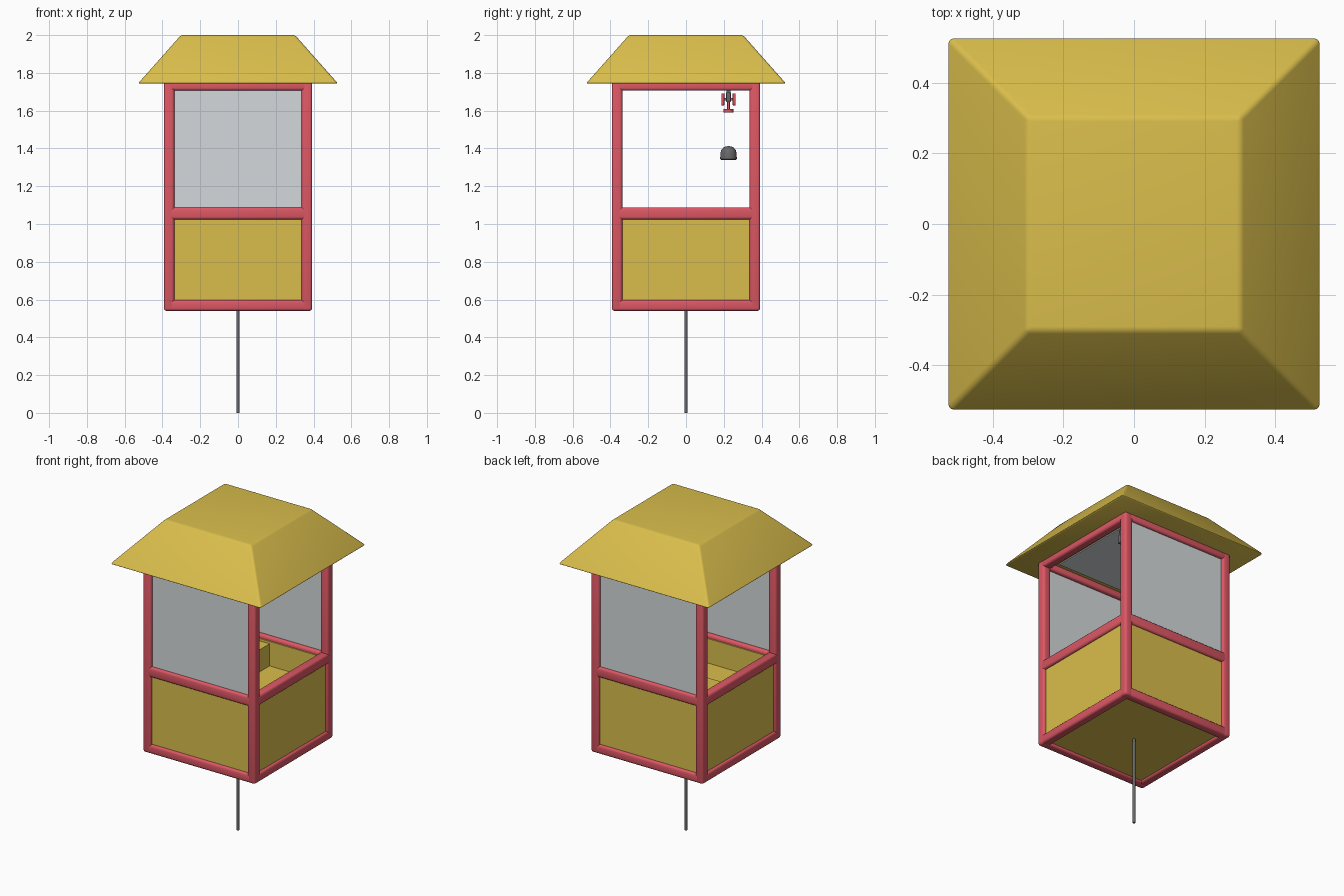
import bpy, bmesh, math
from mathutils import Matrix, Vector

if "Cube" in bpy.data.objects:
    bpy.data.objects.remove(bpy.data.objects["Cube"])


def lin(c):
    c /= 255
    return c / 12.92 if c <= 0.04045 else ((c + 0.055) / 1.055) ** 2.4


def mat(name, r, g, b):
    m = bpy.data.materials.new(name)
    m.diffuse_color = (lin(r), lin(g), lin(b), 1)
    m.use_nodes = True
    m.node_tree.nodes["Principled BSDF"].inputs["Base Color"].default_value = m.diffuse_color
    return m


RED = mat("red_paint", 220, 87, 100)
YELLOW = mat("yellow_paint", 218, 190, 76)
GLASS = mat("pale_glass", 212, 217, 219)
METAL = mat("dark_metal", 104, 104, 106)


def finish(name, bm, material, bevel=0.0, segs=3):
    bmesh.ops.recalc_face_normals(bm, faces=bm.faces)
    me = bpy.data.meshes.new(name)
    bm.to_mesh(me)
    bm.free()
    ob = bpy.data.objects.new(name, me)
    bpy.context.collection.objects.link(ob)
    me.materials.append(material)
    if bevel:
        b = ob.modifiers.new("bevel", 'BEVEL')
        b.width, b.segments, b.limit_method = bevel, segs, 'ANGLE'
        b.angle_limit = math.radians(25)
    bpy.ops.object.select_all(action='DESELECT')
    ob.select_set(True)
    bpy.context.view_layer.objects.active = ob
    if bevel:
        bpy.ops.object.modifier_apply(modifier="bevel")
    bpy.ops.object.shade_smooth_by_angle(angle=math.radians(35))
    return ob


def box(name, x0, x1, y0, y1, z0, z1, material, bevel=0.0):
    bm = bmesh.new()
    bmesh.ops.create_cube(bm, size=1)
    for v in bm.verts:
        v.co = Vector(((x0 + x1) / 2 + v.co.x * (x1 - x0),
                       (y0 + y1) / 2 + v.co.y * (y1 - y0),
                       (z0 + z1) / 2 + v.co.z * (z1 - z0)))
    return finish(name, bm, material, bevel)


def cyl(name, center, r, depth, material, axis='Z', segs=20):
    bm = bmesh.new()
    rot = Matrix.Rotation(math.pi / 2, 4, 'Y') if axis == 'X' else Matrix()
    bmesh.ops.create_cone(bm, cap_ends=True, segments=segs, radius1=r, radius2=r,
                          depth=depth, matrix=Matrix.Translation(center) @ rot)
    return finish(name, bm, material)


O, I = 0.393, 0.337   # outer and inner frame half-widths

# support pole
cyl("support_pole", (0, 0, 0.285), 0.008, 0.57, METAL)

# corner posts
for sx in (-1, 1):
    for sy in (-1, 1):
        xs, ys = sorted((sx * I, sx * O)), sorted((sy * I, sy * O))
        box("corner_post", *xs, *ys, 0.54, 1.755, RED, 0.014)

# horizontal rails on all four sides at three heights
for z0, z1 in ((0.54, 0.597), (1.024, 1.088), (1.706, 1.755)):
    for s in (-1, 1):
        a, b = sorted((s * I, s * O))
        box("rail_x", -0.365, 0.365, a, b, z0, z1, RED, 0.014)
        box("rail_y", a, b, -0.365, 0.365, z0, z1, RED, 0.014)

# lower wall panels, front and back glass
for s in (-1, 1):
    a, b = sorted((s * 0.33, s * 0.378))
    box("wall_panel_y", -0.35, 0.35, a, b, 0.57, 1.065, YELLOW)
    box("wall_panel_x", a, b, -0.35, 0.35, 0.57, 1.065, YELLOW)
    a, b = sorted((s * 0.36, s * 0.376))
    box("window_glass", -0.35, 0.35, a, b, 1.06, 1.73, GLASS)

# underside, inner floor and raised inner box
box("base_panel", -0.36, 0.36, -0.36, 0.36, 0.555, 0.59, YELLOW)
box("inner_floor", -0.335, 0.335, -0.335, 0.335, 0.89, 0.91, YELLOW)
box("inner_box", -0.335, -0.01, 0.08, 0.335, 0.90, 1.05, YELLOW)

# tapered roof
bm = bmesh.new()
rings = []
for h, z in ((0.53, 1.743), (0.302, 2.0)):
    rings.append([bm.verts.new((h * sx, h * sy, z))
                  for sx, sy in ((-1, -1), (1, -1), (1, 1), (-1, 1))])
bm.faces.new(rings[0])
bm.faces.new(rings[1])
for i in range(4):
    j = (i + 1) % 4
    bm.faces.new((rings[0][i], rings[0][j], rings[1][j], rings[1][i]))
finish("roof", bm, YELLOW, 0.012, 4)

# ceiling plate
box("ceiling_plate", -0.30, 0.30, -0.31, 0.31, 1.737, 1.75, GLASS)

# overhead rail with hangers
Y = 0.225
box("overhead_rail", -0.3, 0.3, Y - 0.012, Y + 0.012, 1.645, 1.7, METAL, 0.003)
for x in (-0.27, 0.27):
    box("rail_hanger", x - 0.02, x + 0.02, Y - 0.01, Y + 0.01, 1.69, 1.74, METAL)

# red carriage running on the rail
CX = -0.19
for s in (-1, 1):
    a, b = sorted((Y + s * 0.022, Y + s * 0.037))
    box("carriage_side", CX - 0.04, CX + 0.04, a, b, 1.628, 1.692, RED, 0.003)
box("carriage_bridge", CX - 0.03, CX + 0.03, Y - 0.03, Y + 0.03, 1.655, 1.668, RED)
cyl("carriage_stem", (CX, Y, 1.63), 0.007, 0.06, RED)
cyl("carriage_foot", (CX, Y, 1.599), 0.027, 0.02, RED)

# hanging dome: lathed profile
prof = [(0, 1.338), (0.038, 1.338), (0.044, 1.345), (0.043, 1.372),
        (0.038, 1.392), (0.027, 1.405), (0.013, 1.411), (0, 1.412)]
bm = bmesh.new()
vs = [bm.verts.new((CX + r, Y, z)) for r, z in prof]
es = [bm.edges.new(p) for p in zip(vs, vs[1:])]
bmesh.ops.spin(bm, geom=vs + es, cent=(CX, Y, 0), axis=(0, 0, 1),
               angle=math.tau, steps=24)
bmesh.ops.remove_doubles(bm, verts=bm.verts, dist=0.0002)
finish("hanging_dome", bm, METAL)
